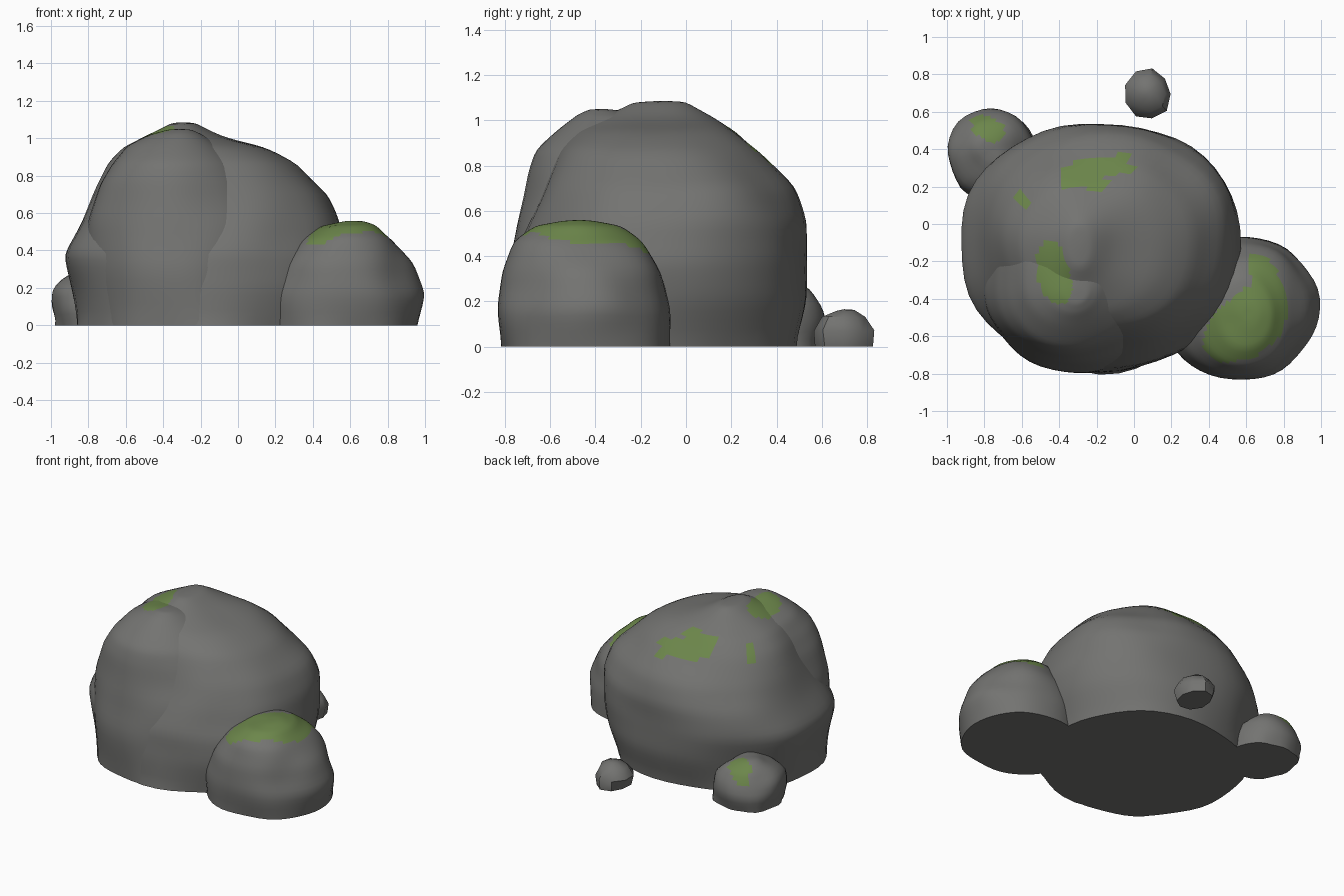
import bpy, bmesh, math
from mathutils import Vector, noise

cube = bpy.data.objects.get("Cube")
if cube:
    bpy.data.objects.remove(cube, do_unlink=True)


def make_material(name, colour):
    mat = bpy.data.materials.new(name)
    mat.use_nodes = True
    mat.diffuse_color = (*colour, 1)
    bsdf = mat.node_tree.nodes["Principled BSDF"]
    bsdf.inputs["Base Color"].default_value = (*colour, 1)
    bsdf.inputs["Roughness"].default_value = 0.9
    return mat


stone = make_material("grey stone", (0.172, 0.172, 0.165))
moss = make_material("moss green", (0.15, 0.24, 0.07))

# Moss patches seen from above: x, y, half length, half width, turn in degrees
MOSS = [
    (-0.43, -0.26, 0.17, 0.09, 105),
    (-0.29, 0.27, 0.12, 0.07, 25),
    (-0.09, 0.32, 0.085, 0.065, 0),
    (-0.2, 0.25, 0.055, 0.085, 0),
    (-0.6, 0.13, 0.045, 0.04, 0),
    (0.6, -0.54, 0.26, 0.165, 40),
    (0.71, -0.29, 0.16, 0.07, 120),
    (-0.78, 0.51, 0.095, 0.065, -30),
]


def is_mossy(face):
    if face.normal.z < 0.2:
        return False
    c = face.calc_center_median()
    for x, y, length, width, turn in MOSS:
        a = math.radians(turn)
        dx, dy = c.x - x, c.y - y
        u = (dx * math.cos(a) + dy * math.sin(a)) / length
        v = (dy * math.cos(a) - dx * math.sin(a)) / width
        if u * u + v * v < 1 + 0.25 * noise.noise(c * 9):
            return True
    return False


def squared(value, power):
    """Push a sine or cosine outwards for a squarer outline."""
    return math.copysign(abs(value) ** (2 / power), value)


def make_rock(name, levels, sides=48, steps=5, rough=0.03, grain=3.0,
              power=2.0, smoothing=3):
    """Stack rings given as (height, x min, x max, y min, y max) into a stone."""
    z, x0, x1, y0, y1 = levels[-1]
    mx, my = (x0 + x1) / 2, (y0 + y1) / 2
    rows = levels + [(z + 0.005, mx, mx, my, my)]
    rings = [rows[0]]
    for low, high in zip(rows, rows[1:]):
        for s in range(1, steps + 1):
            rings.append([a + (b - a) * s / steps for a, b in zip(low, high)])

    bm = bmesh.new()
    previous = None
    for z, x0, x1, y0, y1 in rings[:-1]:
        ring = []
        for i in range(sides):
            a = math.tau * i / sides
            p = Vector(((x0 + x1) / 2 + squared(math.cos(a), power) * (x1 - x0) / 2,
                        (y0 + y1) / 2 + squared(math.sin(a), power) * (y1 - y0) / 2,
                        z))
            # Broad lumps push the surface in and out
            bump = rough * noise.noise(p * grain)
            p += Vector((math.cos(a), math.sin(a), 0)) * bump
            if z > 0:
                p.z += bump * 0.5
            ring.append(bm.verts.new(p))
        if previous:
            for i in range(sides):
                j = (i + 1) % sides
                bm.faces.new((previous[i], previous[j], ring[j], ring[i]))
        else:
            bm.faces.new(ring[::-1])
        previous = ring
    top = bm.verts.new((mx, my, rings[-1][0]))
    for i in range(sides):
        bm.faces.new((previous[i], previous[(i + 1) % sides], top))

    # Round off the joints between levels, leaving the flat base alone
    upper = [v for v in bm.verts if v.co.z > 0.001]
    for _ in range(smoothing):
        bmesh.ops.smooth_vert(bm, verts=upper, factor=0.5,
                              use_axis_x=True, use_axis_y=True, use_axis_z=True)
    bm.normal_update()
    for face in bm.faces:
        face.material_index = int(is_mossy(face))

    mesh = bpy.data.meshes.new(name)
    bm.to_mesh(mesh)
    bm.free()
    mesh.materials.append(stone)
    mesh.materials.append(moss)
    rock = bpy.data.objects.new(name, mesh)
    bpy.context.collection.objects.link(rock)
    bpy.ops.object.select_all(action="DESELECT")
    rock.select_set(True)
    bpy.context.view_layer.objects.active = rock
    bpy.ops.object.shade_smooth_by_angle(angle=math.radians(40))


# Broad main boulder
make_rock("main_boulder", [
    (0, -0.87, 0.5, -0.79, 0.48),
    (0.2, -0.9, 0.56, -0.79, 0.53),
    (0.38, -0.94, 0.59, -0.77, 0.54),
    (0.55, -0.85, 0.56, -0.7, 0.53),
    (0.7, -0.78, 0.49, -0.63, 0.47),
    (0.86, -0.69, 0.32, -0.55, 0.33),
    (0.95, -0.61, 0.13, -0.47, 0.23),
    (1.02, -0.49, -0.08, -0.36, 0.12),
    (1.08, -0.36, -0.22, -0.24, 0.0),
], power=2.15)

# Steep shoulder bulging from the front of the main boulder
make_rock("front_shoulder", [
    (0, -0.78, 0.21, -0.79, 0.1),
    (0.3, -0.81, 0.2, -0.8, 0.15),
    (0.55, -0.8, 0.17, -0.765, 0.15),
    (0.75, -0.74, 0.09, -0.7, 0.12),
    (0.86, -0.68, 0.02, -0.65, 0.08),
    (0.96, -0.6, -0.08, -0.54, 0),
    (1.02, -0.48, -0.17, -0.47, -0.12),
    (1.045, -0.38, -0.24, -0.42, -0.28),
])

# Mossy boulder at the front corner
make_rock("mossy_boulder", [
    (0, 0.15, 0.96, -0.82, -0.07),
    (0.17, 0.16, 1.0, -0.83, -0.07),
    (0.33, 0.22, 0.93, -0.81, -0.1),
    (0.46, 0.32, 0.83, -0.76, -0.19),
    (0.53, 0.44, 0.74, -0.66, -0.29),
    (0.55, 0.55, 0.66, -0.55, -0.42),
], grain=4, power=2.1)

# Small boulder at the back corner
make_rock("back_boulder", [
    (0, -0.98, -0.54, 0.13, 0.6),
    (0.09, -1.0, -0.53, 0.12, 0.61),
    (0.18, -0.98, -0.55, 0.15, 0.59),
    (0.25, -0.91, -0.63, 0.23, 0.55),
    (0.3, -0.84, -0.7, 0.32, 0.46),
], sides=32, steps=3, rough=0.04, grain=6, smoothing=2)

# Loose pebble behind
make_rock("pebble", [
    (0, -0.03, 0.18, 0.57, 0.82),
    (0.07, -0.05, 0.2, 0.56, 0.83),
    (0.13, -0.02, 0.17, 0.6, 0.79),
    (0.16, 0.04, 0.11, 0.66, 0.74),
], sides=9, steps=1, rough=0.015, grain=9, smoothing=0)
